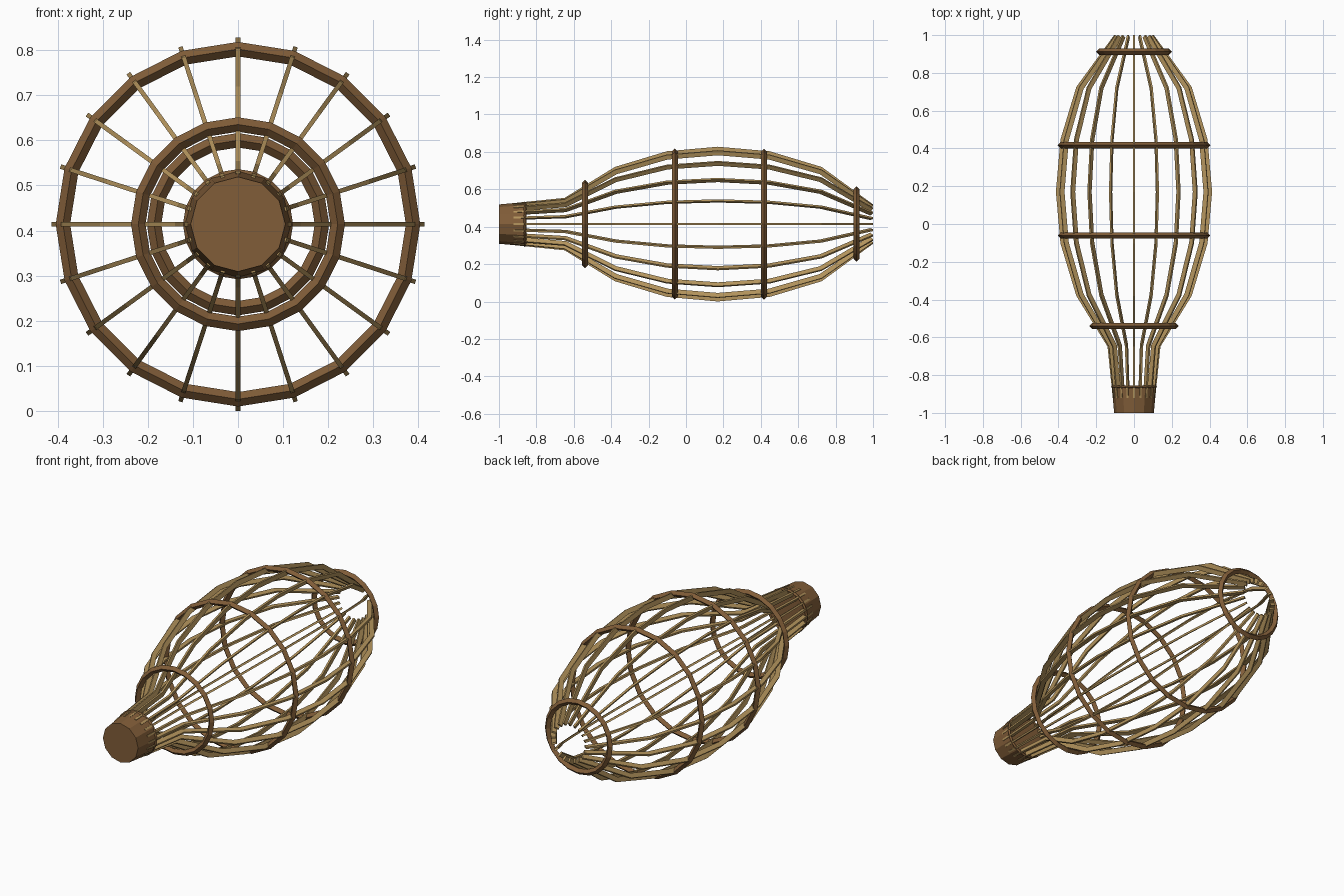
import bpy
import bmesh
from math import pi, tau, cos, sin
from mathutils import Vector, Matrix

cube = bpy.data.objects.get("Cube")
if cube:
    bpy.data.objects.remove(cube, do_unlink=True)

AXIS_Z = 0.414      # height of the basket's long axis
RIB_COUNT = 20
RIB_WIDTH = 0.01
RIB_DEPTH = 0.025


def material(name, color):
    mat = bpy.data.materials.new(name)
    mat.use_nodes = True
    mat.diffuse_color = color
    mat.node_tree.nodes["Principled BSDF"].inputs["Base Color"].default_value = color
    return mat


cane = material("pale_cane", (0.46, 0.30, 0.11, 1))
wood = material("brown_wood", (0.22, 0.11, 0.04, 1))


def finish(bm, name, mat):
    bmesh.ops.recalc_face_normals(bm, faces=bm.faces)
    mesh = bpy.data.meshes.new(name)
    bm.to_mesh(mesh)
    bm.free()
    mesh.materials.append(mat)
    return mesh


def place(name, mesh, angle=0):
    obj = bpy.data.objects.new(name, mesh)
    obj.location.z = AXIS_Z
    obj.rotation_euler.y = angle
    bpy.context.collection.objects.link(obj)
    return obj


def skin(bm, loops, closed):
    """Join successive vertex loops with quads; cap the ends if open."""
    n = len(loops[0])
    pairs = list(zip(loops, loops[1:]))
    if closed:
        pairs.append((loops[-1], loops[0]))
    else:
        bm.faces.new(loops[0])
        bm.faces.new(loops[-1])
    for a, b in pairs:
        for i in range(n):
            j = (i + 1) % n
            bm.faces.new((a[i], a[j], b[j], b[i]))


def rib_mesh(profile):
    """Flat strip following (y, radius) points, upright on its thin edge."""
    bm = bmesh.new()
    pts = [Vector((0, y, r)) for y, r in profile]
    w, d = RIB_WIDTH / 2, RIB_DEPTH / 2
    loops = []
    for i, p in enumerate(pts):
        tangents = [(b - a).normalized()
                    for a, b in zip(pts[max(i - 1, 0):i + 1], pts[max(i - 1, 0) + 1:i + 2])]
        t = sum(tangents, Vector()).normalized()
        out = Vector((0, -t.z, t.y)) / t.dot(tangents[0])
        corners = ((-w, -d), (w, -d), (w, d), (-w, d))
        loops.append([bm.verts.new(p + Vector((x, 0, 0)) + out * h) for x, h in corners])
    skin(bm, loops, closed=False)
    return finish(bm, "rib", cane)


def hoop(name, y, major, minor):
    """Faceted hoop with a diamond cross-section."""
    bm = bmesh.new()
    loops = []
    for i in range(RIB_COUNT):
        a = tau * i / RIB_COUNT
        loop = []
        for k in range(4):
            r = major + minor * cos(k * pi / 2)
            loop.append(bm.verts.new((r * sin(a), y + minor * sin(k * pi / 2), r * cos(a))))
        loops.append(loop)
    skin(bm, loops, closed=True)
    place(name, finish(bm, name, wood))


# Bowed ribs arranged around the axis
rib = rib_mesh([(-0.92, 0.1), (-0.645, 0.128), (-0.375, 0.294), (-0.1, 0.377),
                (0.17, 0.401), (0.445, 0.377), (0.72, 0.294), (0.993, 0.095)])
for n in range(RIB_COUNT):
    place(f"rib_{n + 1:02d}", rib, tau * n / RIB_COUNT)

# Binding hoops
hoop("neck_hoop", -0.862, 0.114, 0.008)
hoop("front_hoop", -0.54, 0.221, 0.016)
hoop("middle_front_hoop", -0.06, 0.388, 0.016)
hoop("middle_back_hoop", 0.417, 0.388, 0.016)
hoop("mouth_hoop", 0.912, 0.186, 0.016)

# Tapered end plug
bm = bmesh.new()
bmesh.ops.create_cone(bm, cap_ends=True, segments=12, radius1=0.105, radius2=0.118,
                      depth=0.14, matrix=Matrix.Translation((0, -0.93, 0))
                      @ Matrix.Rotation(-pi / 2, 4, "X"))
place("end_plug", finish(bm, "end_plug", wood))
